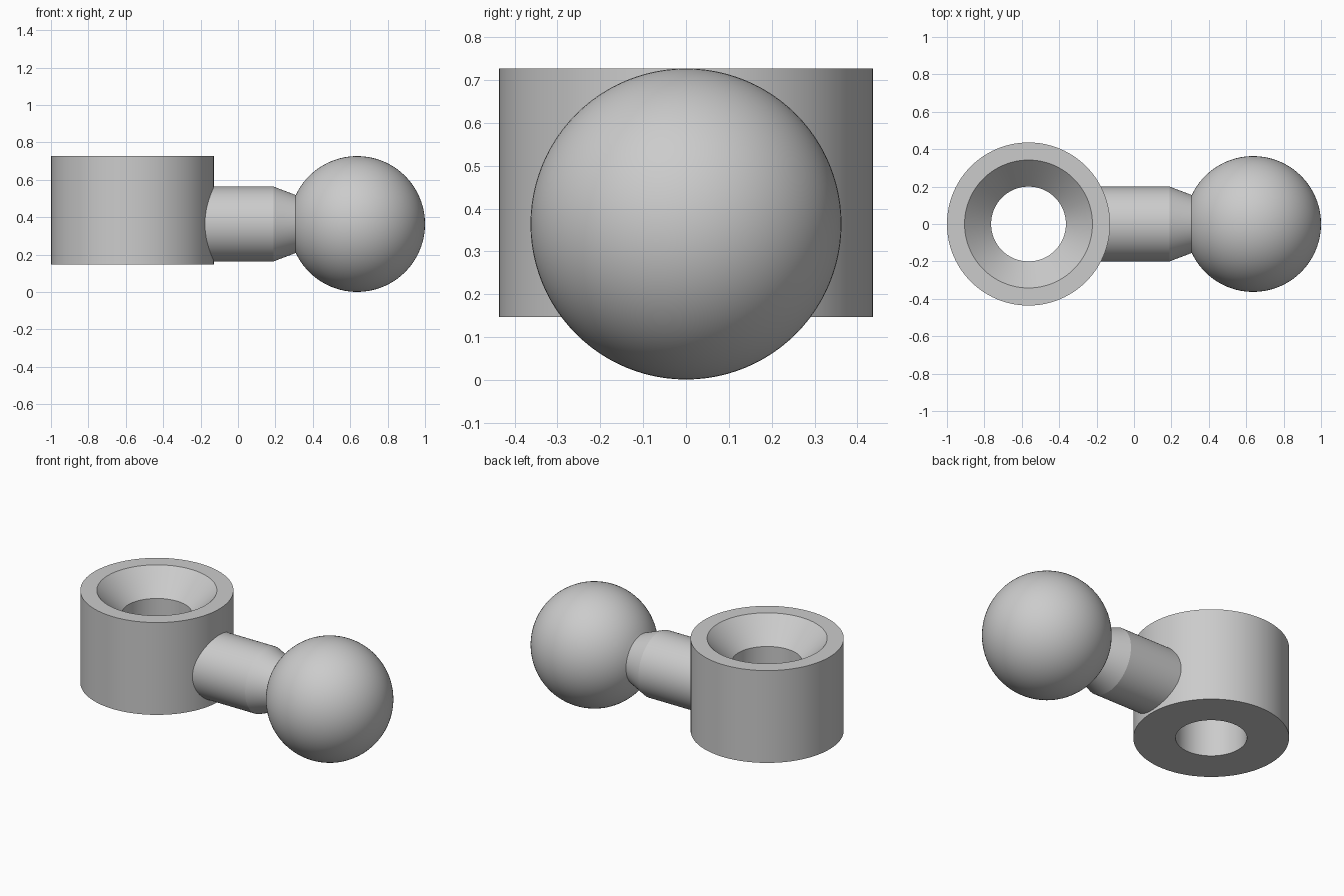
import bpy
import bmesh
from math import asin, cos, sin, pi, radians
from mathutils import Matrix, Vector

cube = bpy.data.objects.get("Cube")
if cube:
    bpy.data.objects.remove(cube, do_unlink=True)

grey = bpy.data.materials.new("plain_grey")
grey.use_nodes = True
colour = (0.6, 0.6, 0.6, 1)
grey.diffuse_color = colour
grey.node_tree.nodes["Principled BSDF"].inputs["Base Color"].default_value = colour


def lathe(name, profile, closed, matrix, steps=96):
    """Spin (radius, height) points round z, then place with the matrix."""
    bm = bmesh.new()
    verts = [bm.verts.new((r, 0, h)) for r, h in profile]
    pairs = list(zip(verts, verts[1:]))
    if closed:
        pairs.append((verts[-1], verts[0]))
    edges = [bm.edges.new(p) for p in pairs]
    bmesh.ops.spin(bm, geom=verts + edges, cent=(0, 0, 0), axis=(0, 0, 1),
                   angle=2 * pi, steps=steps)
    bmesh.ops.remove_doubles(bm, verts=bm.verts, dist=0.0001)
    bmesh.ops.dissolve_degenerate(bm, edges=bm.edges, dist=0.0001)
    bmesh.ops.recalc_face_normals(bm, faces=bm.faces)
    bm.transform(matrix)
    mesh = bpy.data.meshes.new(name)
    bm.to_mesh(mesh)
    bm.free()
    mesh.materials.append(grey)
    obj = bpy.data.objects.new(name, mesh)
    bpy.context.collection.objects.link(obj)
    bpy.ops.object.select_all(action='DESELECT')
    obj.select_set(True)
    bpy.context.view_layer.objects.active = obj
    bpy.ops.object.shade_smooth_by_angle(angle=radians(18))
    return obj


# Socket collar: a ring with a through hole and a countersunk top
bottom, top = 0.147, 0.727
collar = [(0.2, bottom), (0.436, bottom), (0.436, top),
          (0.342, top), (0.2, top - 0.145)]
lathe("socket_collar", collar, True, Matrix.Translation((-0.564, 0, 0)))

# Arm, tapered neck and ball turned as one piece along x
ball_r, ball_x, neck_r = 0.363, 0.637, 0.155
start = pi - asin(neck_r / ball_r)
shaft = [(0, -0.23), (0.2, -0.23), (0.2, 0.19)]
rings = 40
for i in range(rings + 1):
    a = start * (1 - i / rings)
    shaft.append((ball_r * sin(a), ball_x + ball_r * cos(a)))
along_x = Matrix.Translation(Vector((0, 0, 0.364))) @ Matrix.Rotation(pi / 2, 4, 'Y')
lathe("arm_and_ball", shaft, False, along_x)
